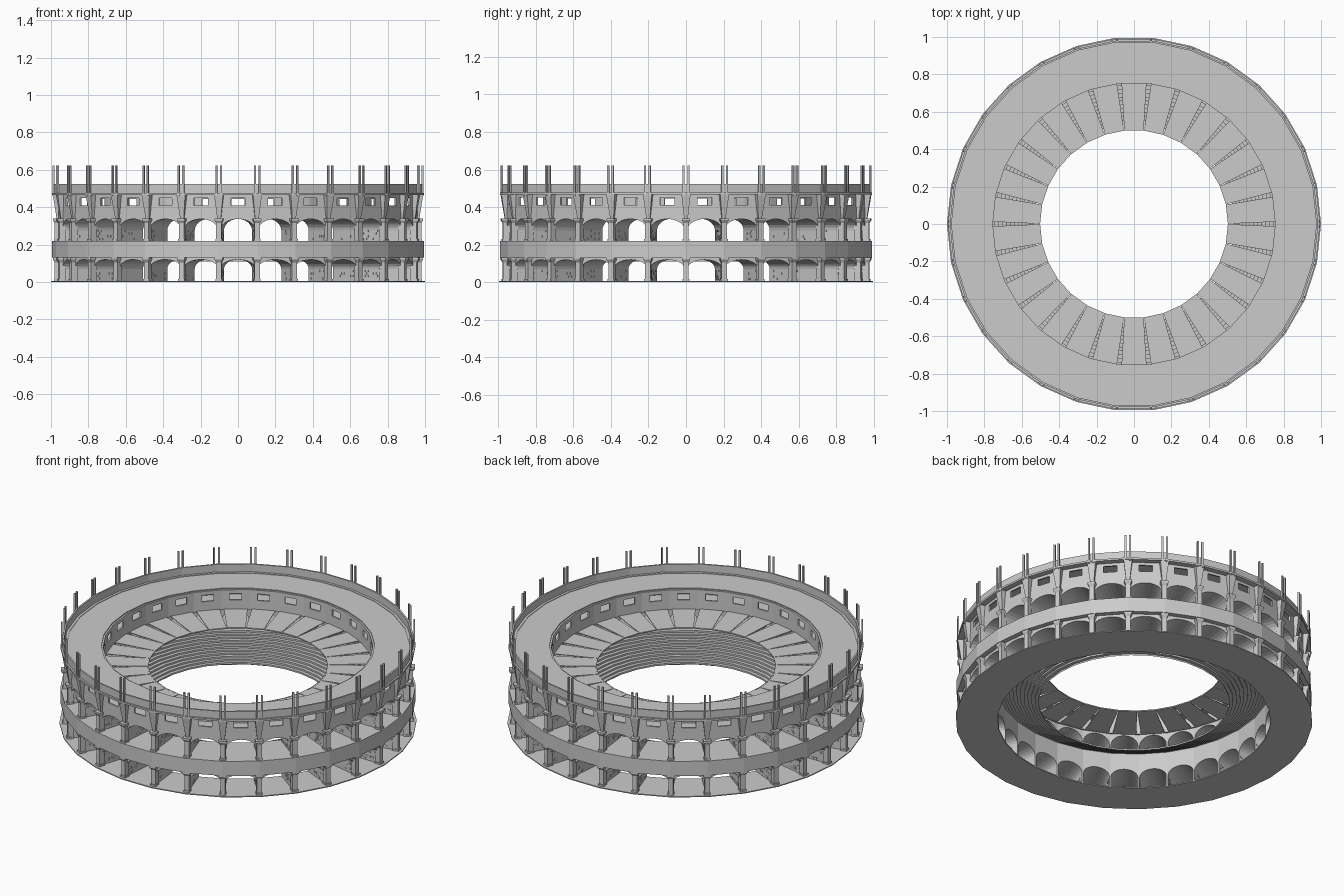
import bpy, bmesh, math, random
from mathutils import Vector

if "Cube" in bpy.data.objects:
    bpy.data.objects.remove(bpy.data.objects["Cube"])

N = 30
STEP = math.tau / N
C6, S6 = math.cos(STEP / 2), math.sin(STEP / 2)
R_OUT, R_IN = 0.96, 0.765
random.seed(4)


def finish(bm, name, merge=True):
    if merge:
        bmesh.ops.remove_doubles(bm, verts=bm.verts, dist=1e-5)
    bmesh.ops.recalc_face_normals(bm, faces=bm.faces)
    me = bpy.data.meshes.new(name)
    bm.to_mesh(me)
    bm.free()
    ob = bpy.data.objects.new(name, me)
    bpy.context.collection.objects.link(ob)
    return ob


def polar(a, r, t, z):
    """Point at radial distance r and sideways offset t for direction a."""
    return Vector((r * math.cos(a) - t * math.sin(a), r * math.sin(a) + t * math.cos(a), z))


def bay(k, u, r, z):
    """Point on the flat chord of bay k, u running -1..1 across it."""
    return polar((k + 0.5) * STEP, r * C6, u * r * S6, z)


def quad(bm, *pts):
    bm.faces.new([bm.verts.new(p) for p in pts])


def ring(name, profile, closed=True):
    bm = bmesh.new()
    m = len(profile)
    for k in range(N):
        for i in range(m if closed else m - 1):
            p, q = profile[i], profile[(i + 1) % m]
            quad(bm, polar(k * STEP, p[0], 0, p[1]), polar((k + 1) * STEP, p[0], 0, p[1]),
                 polar((k + 1) * STEP, q[0], 0, q[1]), polar(k * STEP, q[0], 0, q[1]))
    return finish(bm, name)


def rect(r0, r1, z0, z1):
    return [(r0, z0), (r1, z0), (r1, z1), (r0, z1)]


def block(bm, a, r0, r1, t, z0, z1, tc=0, t_top=None, r1_top=None):
    """Box at direction a, half width t about tc, optionally tapered."""
    tt = t if t_top is None else t_top
    rt = r1 if r1_top is None else r1_top
    lo = [bm.verts.new(polar(a, r, tc + s, z0)) for r, s in ((r0, -t), (r1, -t), (r1, t), (r0, t))]
    hi = [bm.verts.new(polar(a, r, tc + s, z1)) for r, s in ((r0, -tt), (rt, -tt), (rt, tt), (r0, tt))]
    bm.faces.new(lo[::-1])
    bm.faces.new(hi)
    for i in range(4):
        j = (i + 1) % 4
        bm.faces.new((lo[i], lo[j], hi[j], hi[i]))


def arcade(name, z0, spring, crown, top):
    """Ring of radial barrel vaults, open at both ends."""
    w = 0.94
    prof = [(-w, z0)] + [(-w * math.cos(math.pi * i / 12),
                          spring + (crown - spring) * math.sin(math.pi * i / 12))
                         for i in range(13)] + [(w, z0)]
    bm = bmesh.new()
    for k in range(N):
        for (u, z), (v, y) in zip(prof, prof[1:]):
            quad(bm, bay(k, u, R_OUT, z), bay(k, v, R_OUT, y), bay(k, v, R_IN, y), bay(k, u, R_IN, z))
            if abs(u - v) > 1e-6:
                for r in (R_OUT, R_IN):
                    quad(bm, bay(k, u, r, z), bay(k, v, r, y), bay(k, v, r, top), bay(k, u, r, top))
        for s in (-1, 1):
            for r in (R_OUT, R_IN):
                quad(bm, bay(k, s, r, z0), bay(k, s * w, r, z0), bay(k, s * w, r, top), bay(k, s, r, top))
    finish(bm, name)


def window_wall(name, r, z0, z1, w0, w1, half):
    """Faceted wall with one rectangular window per bay."""
    bm = bmesh.new()
    h = half / (r * S6)
    us, zs = (-1, -h, h, 1), (z0, w0, w1, z1)
    for k in range(N):
        for i in range(3):
            for j in range(3):
                if (i, j) != (1, 1):
                    quad(bm, bay(k, us[i], r, zs[j]), bay(k, us[i + 1], r, zs[j]),
                         bay(k, us[i + 1], r, zs[j + 1]), bay(k, us[i], r, zs[j + 1]))
    ob = finish(bm, name)
    mod = ob.modifiers.new("thickness", "SOLIDIFY")
    mod.thickness = 0.01


# Floors, bands, ledge, parapet and roof
ring("ground_floor", rect(R_IN, 1.0, 0, 0.006))
ring("middle_floor", rect(R_IN, 0.985, 0.212, 0.22))
ring("middle_band", rect(0.965, 0.995, 0.13, 0.22))
ring("upper_floor", rect(R_IN, R_OUT, 0.342, 0.35))
ring("roof", rect(R_IN, 0.975, 0.466, 0.474))
ring("cornice", rect(0.96, 0.995, 0.466, 0.477))
ring("parapet", rect(0.975, 0.985, 0.474, 0.523))

# Arcades and window walls
arcade("lower_arcade", 0.006, 0.07, 0.12, 0.215)
arcade("upper_arcade", 0.22, 0.275, 0.337, 0.345)
window_wall("outer_window_wall", R_OUT, 0.345, 0.468, 0.41, 0.45, 0.038)
window_wall("inner_window_wall", R_IN, 0.345, 0.468, 0.405, 0.445, 0.034)

# Facade columns, capitals, tapered brackets and paired masts
bm = bmesh.new()
for k in range(N):
    a = k * STEP
    for z0, z1 in ((0.006, 0.105), (0.22, 0.315)):
        block(bm, a, 0.945, 0.98, 0.014, z0, z1)
        block(bm, a, 0.945, 0.985, 0.018, z0, z0 + 0.01)
        block(bm, a, 0.945, 0.98, 0.014, z1, z1 + 0.015, t_top=0.022, r1_top=0.99)
        block(bm, a, 0.945, 0.99, 0.022, z1 + 0.015, z1 + 0.025)
finish(bm, "columns", False)

bm = bmesh.new()
for k in range(N):
    block(bm, k * STEP, 0.95, 0.97, 0.01, 0.34, 0.466, t_top=0.024, r1_top=0.99)
finish(bm, "brackets", False)

bm = bmesh.new()
for k in range(N):
    for s in (-1, 1):
        block(bm, k * STEP, 0.982, 0.992, 0.005, 0.46, 0.622, tc=s * 0.013)
finish(bm, "masts", False)

# Stepped seating hidden under the canopy
steps, r, z = 11, 0.535, 0.11
prof = [(r, z)]
for i in range(steps):
    z += 0.11 / steps
    prof.append((r, z))
    r += 0.23 / steps
    prof.append((r, z))
ring("seating", prof, closed=False)

# Canopy of wedge panels with narrow slits between them
bm = bmesh.new()
for k in range(N):
    w0, w1 = 0.98, 0.84
    pts = [bay(k, -w0, 0.505, 0.346), bay(k, w0, 0.505, 0.346),
           bay(k, w1, R_IN, 0.346), bay(k, -w1, R_IN, 0.346)]
    lo = [bm.verts.new(p) for p in pts]
    hi = [bm.verts.new(p + Vector((0, 0, 0.004))) for p in pts]
    bm.faces.new(lo)
    bm.faces.new(hi)
    for i in range(4):
        j = (i + 1) % 4
        bm.faces.new((lo[i], lo[j], hi[j], hi[i]))
finish(bm, "canopy_panels", False)
ring("canopy_rim", rect(0.502, 0.508, 0.344, 0.351))

# Scattered raised stones on the passage walls
bm = bmesh.new()
for k in range(N):
    for base in (0.012, 0.225):
        for row in range(4):
            for col in range(8):
                if random.random() < 0.3:
                    r0 = 0.775 + col * 0.021 + (row % 2) * 0.01
                    z0 = base + row * 0.014
                    block(bm, k * STEP, r0, r0 + 0.018, 0.06 * r0 * S6 + 0.002, z0, z0 + 0.011)
finish(bm, "wall_stones", False)
